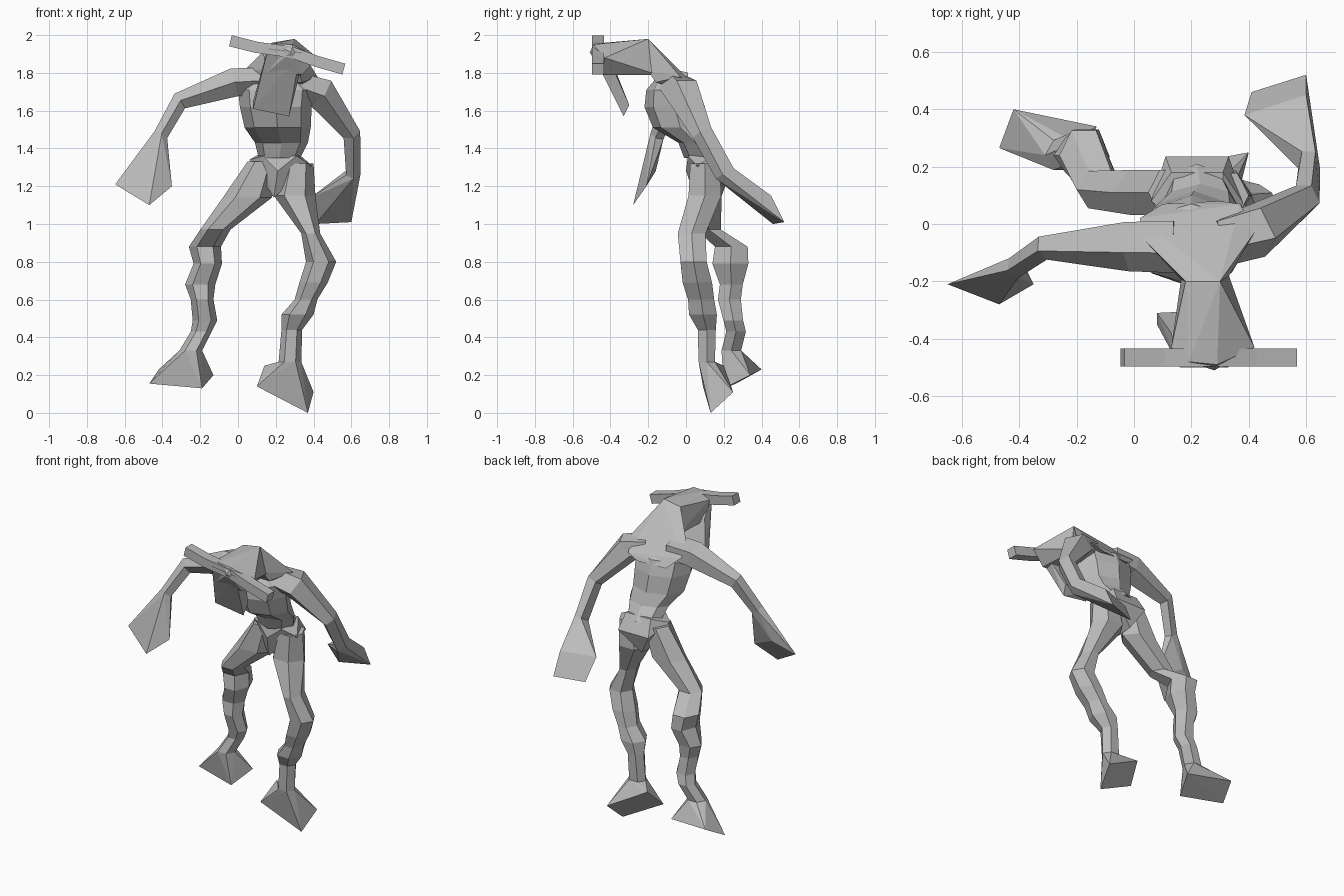
import bpy
import bmesh
from math import cos, sin, pi
from mathutils import Vector

cube = bpy.data.objects.get("Cube")
if cube:
    bpy.data.objects.remove(cube, do_unlink=True)

# single clay colour
clay = bpy.data.materials.new("clay grey")
clay.use_nodes = True
colour = (.5, .5, .5, 1)
clay.diffuse_color = colour
clay.node_tree.nodes["Principled BSDF"].inputs["Base Color"].default_value = colour


def finish(name, bm):
    """Turn a bmesh into a flat-shaded object with the clay material."""
    bmesh.ops.recalc_face_normals(bm, faces=bm.faces)
    mesh = bpy.data.meshes.new(name)
    bm.to_mesh(mesh)
    bm.free()
    mesh.materials.append(clay)
    obj = bpy.data.objects.new(name, mesh)
    bpy.context.scene.collection.objects.link(obj)
    return obj


def ring_points(centre, width, depth, sides, tangent=None):
    """Polygon around a centre, level or square to the tangent."""
    across, along = Vector((1, 0, 0)), Vector((0, 1, 0))
    if tangent is not None:
        along = tangent.cross(Vector((0, 1, 0))).normalized()
        across = tangent.cross(along).normalized()
    phase = pi / 4 if sides == 4 else 0
    points = []
    for i in range(sides):
        angle = phase + 2 * pi * i / sides
        offset = across * width * cos(angle) + along * depth * sin(angle)
        points.append(Vector(centre) + offset)
    return points


def loft(name, rings, sides=6, follow=False):
    """Skin a run of (x, y, z, width, depth) rings and cap both ends."""
    bm = bmesh.new()
    centres = [Vector(r[:3]) for r in rings]
    last = len(rings) - 1
    loops = []
    for i, ring in enumerate(rings):
        tangent = None
        if follow:
            tangent = (centres[min(i + 1, last)] - centres[max(i - 1, 0)]).normalized()
        points = ring_points(centres[i], ring[3], ring[4], sides, tangent)
        loops.append([bm.verts.new(p) for p in points])
    for low, high in zip(loops, loops[1:]):
        for i in range(sides):
            j = (i + 1) % sides
            bm.faces.new((low[i], low[j], high[j], high[i]))
    bm.faces.new(loops[0])
    bm.faces.new(loops[-1])
    return finish(name, bm)


def hull(name, points):
    """Faceted block wrapped around a few corner points."""
    bm = bmesh.new()
    verts = [bm.verts.new(p) for p in points]
    result = bmesh.ops.convex_hull(bm, input=verts)
    spare = [v for v in result["geom_interior"] if isinstance(v, bmesh.types.BMVert)]
    bmesh.ops.delete(bm, geom=spare, context="VERTS")
    bmesh.ops.dissolve_limit(bm, angle_limit=.05, verts=bm.verts, edges=bm.edges)
    return finish(name, bm)


# torso, from shoulders down to waist
loft("torso", [
    (.2, -.09, 1.78, .12, .06),
    (.2, -.07, 1.71, .2, .14),
    (.2, -.06, 1.62, .19, .16),
    (.21, -.03, 1.51, .175, .145),
    (.23, .05, 1.43, .14, .09),
    (.22, .1, 1.35, .11, .11),
], sides=8)

# pelvis narrowing to the crotch
hull("pelvis", [
    (.13, .02, 1.36), (.31, .01, 1.36), (.13, .18, 1.38), (.31, .18, 1.38),
    (.06, .08, 1.34), (.39, .06, 1.31), (.21, .0, 1.28),
    (.11, .235, 1.28), (.33, .235, 1.28), (.19, .05, 1.14), (.19, .19, 1.15),
])

# sloping shoulders rising into the neck
hull("shoulder_yoke", [
    (.18, -.2, 1.96), (.3, -.2, 1.98), (.17, -.2, 1.81), (.32, -.2, 1.81),
    (.19, -.1, 1.87), (.28, -.1, 1.88), (.15, -.16, 1.75), (.34, -.16, 1.75),
    (.04, -.06, 1.82), (.02, .02, 1.75), (.37, .07, 1.71), (.42, -.03, 1.78),
    (.1, .07, 1.68), (.3, .08, 1.68),
])

# wedge head
hull("head", [
    (.18, -.2, 1.96), (.3, -.2, 1.98), (.17, -.15, 1.79), (.32, -.15, 1.79),
    (.13, -.43, 1.93), (.42, -.43, 1.88), (.19, -.48, 1.955), (.29, -.49, 1.95),
    (.28, -.51, 1.91), (.15, -.44, 1.8), (.34, -.44, 1.79),
])

# long flat muzzle
hull("muzzle", [
    (.16, -.5, 1.93), (.33, -.5, 1.91), (.13, -.38, 1.83), (.33, -.38, 1.81),
    (.08, -.35, 1.61), (.27, -.33, 1.57), (.08, -.31, 1.65), (.28, -.3, 1.63),
])

# horns sweeping across the brow
brow = [(-.04, 1.97), (.1, 1.935), (.28, 1.91), (.42, 1.86), (.56, 1.82)]
loft("horns", [(x, -.465, z, .045, .042) for x, z in brow], sides=4, follow=True)

# legs with horizontal rings, each ending in a splayed block foot
legs = {
    "right": [
        (.13, .11, 1.33, .08, .09),
        (.05, .11, 1.14, .13, .09),
        (-.12, .12, .97, .08, .075),
        (-.175, .24, .88, .085, .1),
        (-.16, .235, .79, .075, .11),
        (-.2, .24, .68, .08, .07),
        (-.19, .23, .6, .06, .07),
        (-.175, .25, .49, .065, .06),
        (-.195, .265, .43, .055, .06),
        (-.25, .24, .33, .06, .06),
    ],
    "left": [
        (.32, .1, 1.32, .08, .09),
        (.3, .1, 1.15, .11, .1),
        (.385, .03, .95, .05, .085),
        (.44, .04, .8, .08, .08),
        (.4, .06, .69, .075, .09),
        (.36, .08, .6, .06, .08),
        (.315, .09, .52, .085, .085),
        (.285, .11, .44, .055, .055),
        (.275, .11, .27, .06, .05),
    ],
}
soles = {
    "right": [(-.47, .265, .155), (-.19, .2, .13), (-.13, .34, .2), (-.42, .4, .23)],
    "left": [(.1, .09, .14), (.37, .13, .0), (.4, .25, .11), (.14, .2, .25)],
}

# arms with rings square to the bend, each ending in a flared hand
arms = {
    "right": [
        (.14, -.07, 1.76, .1, .07),
        (-.02, -.07, 1.75, .095, .08),
        (-.31, -.08, 1.65, .045, .05),
        (-.41, -.15, 1.47, .04, .04),
    ],
    "left": [
        (.3, -.06, 1.73, .09, .08),
        (.43, -.02, 1.7, .1, .09),
        (.6, .09, 1.48, .06, .05),
        (.61, .21, 1.27, .06, .04),
    ],
}
palms = {
    "right": [(-.65, -.21, 1.21), (-.47, -.28, 1.1), (-.35, -.21, 1.2), (-.51, -.16, 1.28)],
    "left": [(.6, .52, 1.01), (.41, .46, 1.0), (.385, .38, 1.14), (.6, .45, 1.15)],
}

for side in ("right", "left"):
    loft(side + "_leg", legs[side])
    x, y, z, width, depth = legs[side][-1]
    hull(side + "_foot", ring_points((x, y, z), width, depth, 6) + soles[side])

    path = arms[side]
    loft(side + "_arm", path, sides=5, follow=True)
    x, y, z, width, depth = path[-1]
    direction = (Vector(path[-1][:3]) - Vector(path[-2][:3])).normalized()
    wrist = ring_points((x, y, z), width, depth, 5, direction)
    hull(side + "_hand", wrist + [Vector(p) for p in palms[side]])
